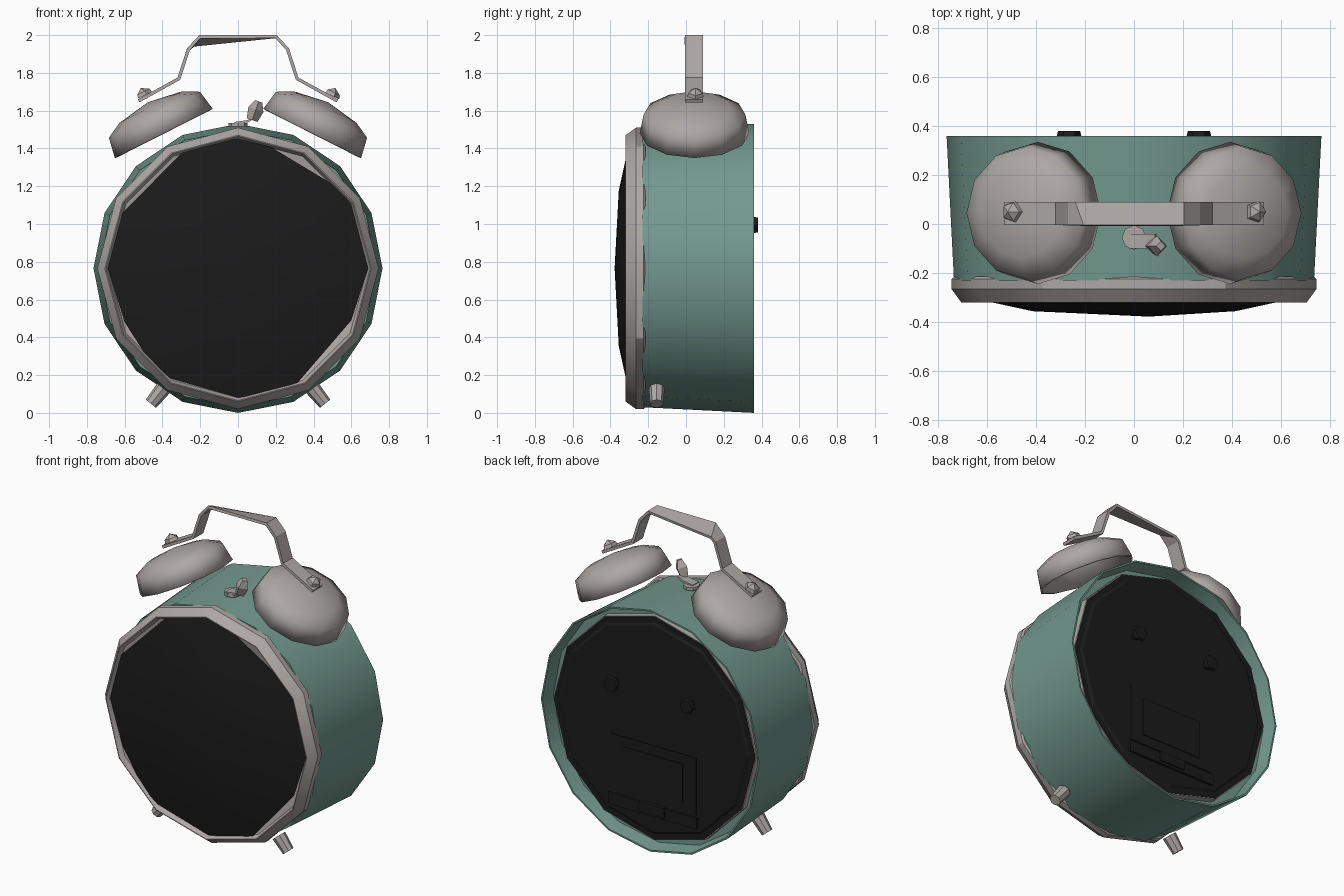
import bpy, bmesh, math
from mathutils import Vector, Matrix

cube = bpy.data.objects.get("Cube")
if cube:
    bpy.data.objects.remove(cube, do_unlink=True)


def material(name, rgb):
    m = bpy.data.materials.new(name)
    m.use_nodes = True
    m.diffuse_color = (*rgb, 1)
    bsdf = next(n for n in m.node_tree.nodes if n.type == 'BSDF_PRINCIPLED')
    bsdf.inputs["Base Color"].default_value = (*rgb, 1)
    bsdf.inputs["Roughness"].default_value = 0.6
    return m


GREY = material("warm grey metal", (0.42, 0.39, 0.38))
GREEN = material("sage green", (0.17, 0.32, 0.27))
BLACK = material("black", (0.011, 0.011, 0.011))
MID = 0.765  # height of the case axis


def finish(name, bm, mat, matrix=Matrix(), smooth=None, thick=0):
    bmesh.ops.recalc_face_normals(bm, faces=bm.faces)
    bm.transform(matrix)
    mesh = bpy.data.meshes.new(name)
    bm.to_mesh(mesh)
    bm.free()
    mesh.materials.append(mat)
    ob = bpy.data.objects.new(name, mesh)
    bpy.context.collection.objects.link(ob)
    if thick:
        mod = ob.modifiers.new("wall", 'SOLIDIFY')
        mod.thickness, mod.offset = thick, -1
    if smooth:
        bpy.ops.object.select_all(action='DESELECT')
        ob.select_set(True)
        bpy.context.view_layer.objects.active = ob
        bpy.ops.object.shade_smooth_by_angle(angle=math.radians(smooth))


def lathe(name, profile, sides, mat, matrix, smooth=None, thick=0, closed=False):
    """Rings of (radius, height) about local z; radius 0 makes a point."""
    bm = bmesh.new()
    rings = []
    for r, h in profile:
        if r == 0:
            rings.append([bm.verts.new((0, 0, h))] * sides)
        else:
            rings.append([bm.verts.new((r * math.cos(i * math.tau / sides),
                                        r * math.sin(i * math.tau / sides), h))
                          for i in range(sides)])
    pairs = list(zip(rings, rings[1:]))
    if closed:
        pairs.append((rings[-1], rings[0]))
    for a, b in pairs:
        for i in range(sides):
            j = (i + 1) % sides
            bm.faces.new(list(dict.fromkeys((a[i], a[j], b[j], b[i]))))
    finish(name, bm, mat, matrix, smooth, thick)


def box(name, size, centre, mat):
    bm = bmesh.new()
    bmesh.ops.create_cube(bm, size=1)
    finish(name, bm, mat, Matrix.Translation(centre) @ Matrix.Diagonal((*size, 1)))


def strip(name, front, back, y0, y1, mat, thick):
    """Thin band between a front and a back (x, z) path."""
    bm = bmesh.new()
    a = [bm.verts.new((x, y0, z)) for x, z in front]
    b = [bm.verts.new((x, y1, z)) for x, z in back]
    for i in range(len(a) - 1):
        bm.faces.new((a[i], a[i + 1], b[i + 1], b[i]))
    finish(name, bm, mat, thick=thick)


def aim(base, direction):
    turn = Vector((0, 0, 1)).rotation_difference(Vector(direction))
    return Matrix.Translation(base) @ turn.to_matrix().to_4x4()


# Case axis: local z points to the front
CASE = Matrix.Translation((0, 0, MID)) @ Matrix.Rotation(math.pi / 2, 4, 'X')

# Green drum with a recess at the back, and the bezel ring
lathe("case", [(0.65, 0.23), (0.735, 0.23), (0.765, -0.36), (0.755, -0.36), (0.74, -0.27),
               (0.65, -0.27)], 16, GREEN, CASE, 35, closed=True)
lathe("bezel", [(0.735, 0.215), (0.745, 0.225), (0.745, 0.265), (0.705, 0.32),
                (0.70, 0.32), (0.685, 0.288), (0.60, 0.268), (0.69, 0.215)],
      12, GREY, CASE, 30, closed=True)

# Black back plate with a metal edge, standing in the recess
lathe("back_plate_edge", [(0.71, -0.26), (0.71, -0.312), (0.69, -0.312), (0.69, -0.26)],
      12, GREY, CASE, closed=True)
lathe("back_plate", [(0.705, -0.30), (0.705, -0.315), (0.67, -0.315), (0.655, -0.325),
                     (0, -0.325)], 12, BLACK, CASE)

# Domed front glass with an uneven outline
outline = [(0.69, 0.77), (0.585, 1.16), (0.17, 1.41), (0, 1.45), (-0.26, 1.415), (-0.61, 1.06),
           (-0.69, 0.77), (-0.60, 0.48), (-0.42, 0.20), (0, 0.08), (0.29, 0.13), (0.60, 0.49)]
bm = bmesh.new()
rings = [[bm.verts.new((x * k, y, MID + (z - MID) * k)) for x, z in outline]
         for k, y in ((1, -0.296), (0.6, -0.356))]
tip = bm.verts.new((0.06, -0.378, MID))
for i in range(len(outline)):
    j = (i + 1) % len(outline)
    bm.faces.new((rings[0][i], rings[0][j], rings[1][j], rings[1][i]))
    bm.faces.new((rings[1][i], rings[1][j], tip))
bm.faces.new(rings[0])
finish("front_glass", bm, BLACK, smooth=30)

# Battery door and latch on the back
box("battery_door", (0.60, 0.02, 0.36), (0, 0.32, 0.48), BLACK)
box("door_inset", (0.42, 0.02, 0.24), (0, 0.326, 0.48), BLACK)
box("door_sill", (0.62, 0.03, 0.07), (0, 0.325, 0.25), BLACK)
box("door_latch", (0.18, 0.03, 0.06), (0, 0.332, 0.26), BLACK)

for side, s in (("left", 1), ("right", -1)):
    # Winding key on the back
    lathe(side + "_key", [(0, -0.32), (0.025, -0.32), (0.03, -0.345), (0.05, -0.36),
                          (0.045, -0.38), (0, -0.38)], 6, BLACK,
          CASE @ Matrix.Translation((0.265 * s, 0.23, 0)))
    # Bell, tilted outwards
    axis = Vector((0.45 * s, 0, 0.89)).normalized()
    lathe(side + "_bell", [(0.29, 0), (0.27, 0.11), (0.185, 0.155), (0, 0.185)], 12, GREY,
          aim((0.393 * s, 0.045, 1.48), axis), 60, 0.012)
    # Nut that holds the handle
    lathe(side + "_nut", [(0, 0), (0.045, 0), (0.04, 0.02), (0, 0.045)], 5, GREY,
          aim((0.495 * s, 0.05, 1.68), axis))
    # Foot
    lathe(side + "_foot", [(0, 0), (0.042, 0), (0.035, 0.105), (0, 0.105)], 8, GREY,
          aim((0.395 * s, -0.155, 0.13), (0.63 * s, 0, -0.78)), 35)

# Carrying handle, its top twisted towards the back on one side
half = [(0.53, 1.66), (0.32, 1.775), (0.27, 1.93), (0.205, 2.0)]
front = [(-x, z) for x, z in half] + half[::-1]
back = front[:3] + [(-0.24, 1.955)] + front[4:]
strip("handle", front, back, -0.005, 0.09, GREY, 0.018)

# Striker between the bells
lathe("striker_base", [(0, 0), (0.05, 0), (0.05, 0.02), (0, 0.02)], 8, GREY,
      Matrix.Translation((0, -0.055, 1.515)))
arm = [(-0.02, 1.54), (0.05, 1.55), (0.085, 1.57)]
strip("striker_arm", arm, arm, -0.10, -0.04, GREY, 0.012)
lathe("striker_head", [(0, 0), (0.03, 0), (0.042, 0.06), (0.02, 0.105), (0, 0.105)], 4, GREY,
      aim((0.075, -0.09, 1.55), (0.35, 0, 1)))
